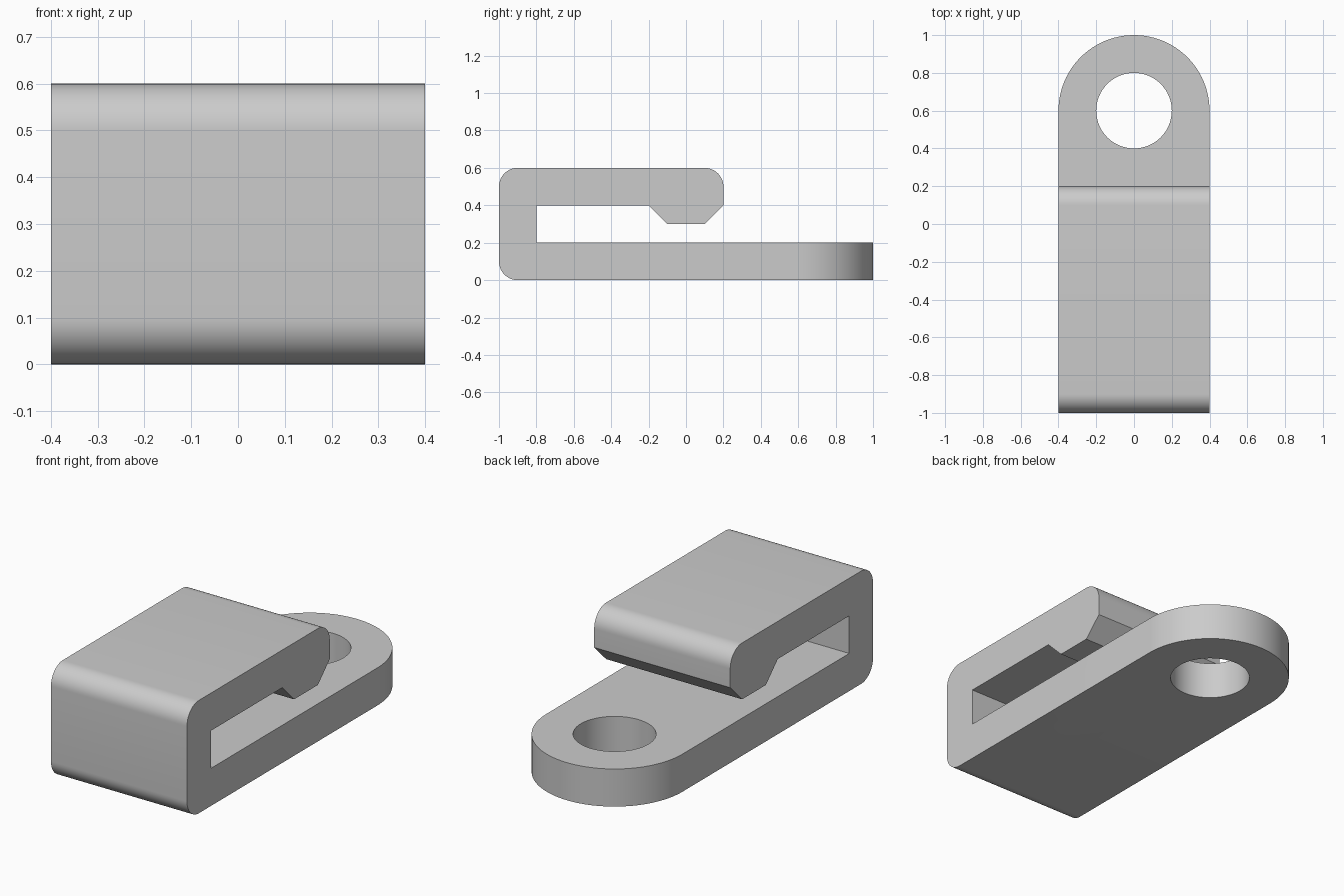
import bpy, bmesh, math
from mathutils import Vector

cube = bpy.data.objects.get("Cube")
if cube:
    bpy.data.objects.remove(cube, do_unlink=True)

grey = bpy.data.materials.new("plain grey")
grey.use_nodes = True
grey.diffuse_color = (0.6, 0.6, 0.6, 1)
grey.node_tree.nodes["Principled BSDF"].inputs["Base Color"].default_value = grey.diffuse_color


def arc(cx, cy, radius, start, end, steps):
    """Points along an arc, angles in degrees."""
    angles = [math.radians(start + (end - start) * i / steps) for i in range(steps + 1)]
    return [(cx + radius * math.cos(a), cy + radius * math.sin(a)) for a in angles]


def prism(name, points, depth):
    """Extrude a closed outline of 3D points along the depth vector."""
    bm = bmesh.new()
    face = bm.faces.new([bm.verts.new(p) for p in points])
    ext = bmesh.ops.extrude_face_region(bm, geom=[face])
    moved = [g for g in ext["geom"] if isinstance(g, bmesh.types.BMVert)]
    bmesh.ops.translate(bm, verts=moved, vec=Vector(depth))
    bmesh.ops.recalc_face_normals(bm, faces=bm.faces)
    mesh = bpy.data.meshes.new(name)
    bm.to_mesh(mesh)
    bm.free()
    mesh.materials.append(grey)
    obj = bpy.data.objects.new(name, mesh)
    bpy.context.collection.objects.link(obj)
    return obj


def cut(obj, cutter, operation):
    """Apply a boolean and discard the cutter."""
    cutter.hide_render = True
    mod = obj.modifiers.new("cut", "BOOLEAN")
    mod.operation, mod.solver, mod.object = operation, "EXACT", cutter
    bpy.ops.object.modifier_apply(modifier=mod.name)
    bpy.data.objects.remove(cutter, do_unlink=True)


# Side profile: strap, rounded bend, upper arm and bevelled catch
profile = [(1.2, 0), (1.2, 0.2), (-0.8, 0.2), (-0.8, 0.4), (-0.2, 0.4),
           (-0.1, 0.3), (0.1, 0.3), (0.2, 0.4)]
profile += arc(0.1, 0.5, 0.1, 0, 90, 12)
profile += arc(-0.9, 0.5, 0.1, 90, 180, 12)
profile += arc(-0.9, 0.1, 0.1, 180, 270, 12)
clip = prism("hook_clip", [(-0.5, y, z) for y, z in profile], (1, 0, 0))

bpy.ops.object.select_all(action="DESELECT")
bpy.context.view_layer.objects.active = clip
clip.select_set(True)

# Trim the plan to a strap with a semicircular end
plan = [(-0.4, -1.2), (0.4, -1.2)] + arc(0, 0.6, 0.4, 0, 180, 48)
cut(clip, prism("plan_cutter", [(x, y, -0.2) for x, y in plan], (0, 0, 1)), "INTERSECT")

# Mounting hole
hole = arc(0, 0.6, 0.2, 0, 360, 64)[:-1]
cut(clip, prism("hole_cutter", [(x, y, -0.1) for x, y in hole], (0, 0, 0.4)), "DIFFERENCE")

bpy.ops.object.shade_smooth_by_angle(angle=math.radians(30))
